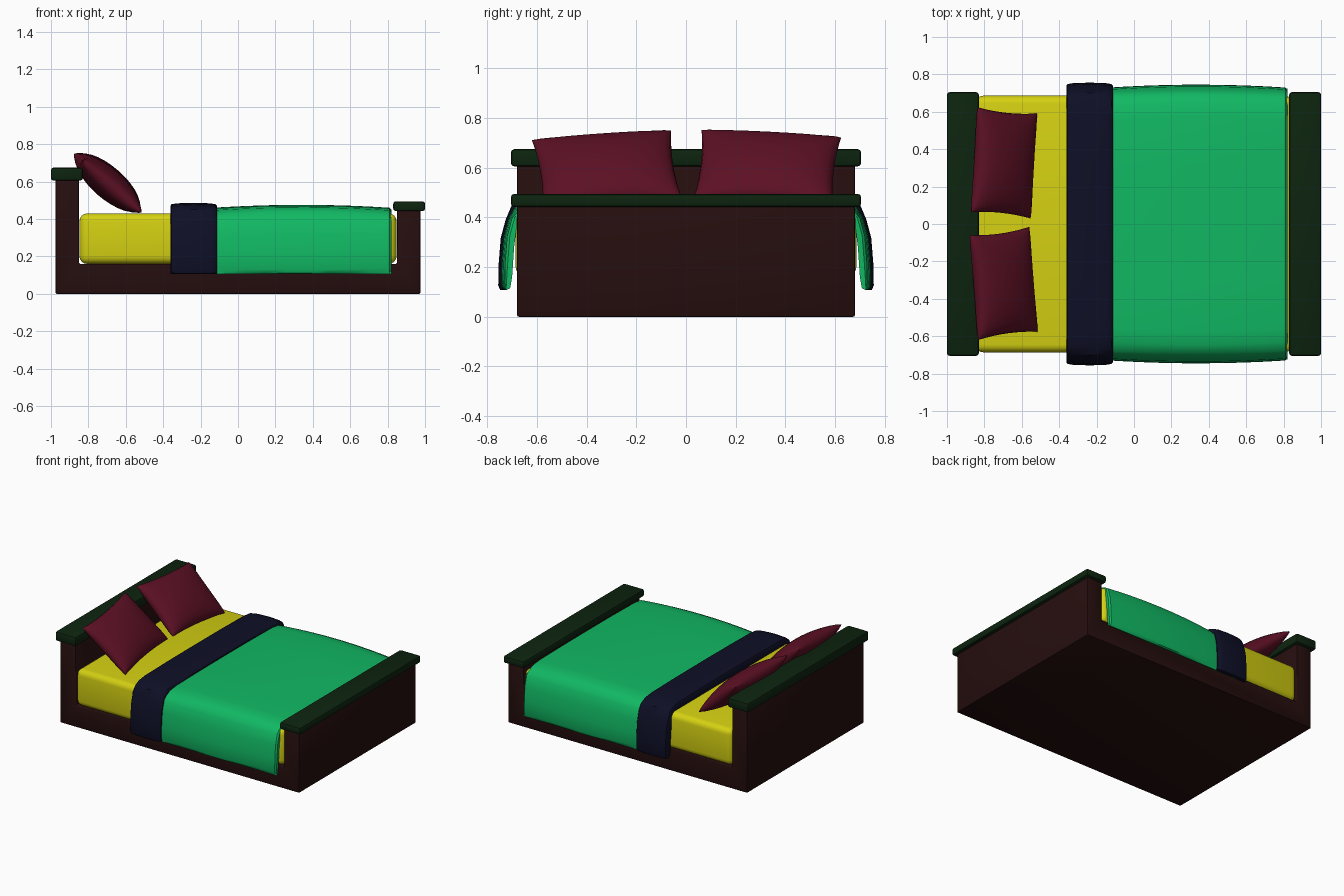
import bpy, bmesh, math
from mathutils import Matrix

if "Cube" in bpy.data.objects:
    bpy.data.objects.remove(bpy.data.objects["Cube"])


def mat(name, rgb):
    m = bpy.data.materials.new(name)
    m.diffuse_color = (*rgb, 1)
    m.use_nodes = True
    m.node_tree.nodes["Principled BSDF"].inputs["Base Color"].default_value = m.diffuse_color
    return m


BROWN = mat("dark brown wood", (0.0194, 0.0044, 0.0044))
DGREEN = mat("dark green trim", (0.004, 0.0176, 0.0048))
YELLOW = mat("yellow sheet", (0.66, 0.63, 0.006))
GREEN = mat("green blanket", (0.0056, 0.48, 0.125))
NAVY = mat("navy fold", (0.0044, 0.0048, 0.0194))
WINE = mat("wine pillow", (0.107, 0.0052, 0.0176))


def finish(bm, name, material, angle=35):
    bmesh.ops.recalc_face_normals(bm, faces=bm.faces)
    me = bpy.data.meshes.new(name)
    bm.to_mesh(me)
    bm.free()
    me.materials.append(material)
    ob = bpy.data.objects.new(name, me)
    bpy.context.collection.objects.link(ob)
    bpy.ops.object.select_all(action='DESELECT')
    ob.select_set(True)
    bpy.context.view_layer.objects.active = ob
    bpy.ops.object.shade_smooth_by_angle(angle=math.radians(angle))
    return ob


def box(name, material, x, y, z, bevel, segs=2):
    bm = bmesh.new()
    bmesh.ops.create_cube(bm, size=1)
    for v in bm.verts:
        v.co = ((x[0] + x[1]) / 2 + v.co.x * (x[1] - x[0]), v.co.y * 2 * y,
                (z[0] + z[1]) / 2 + v.co.z * (z[1] - z[0]))
    bmesh.ops.bevel(bm, geom=bm.edges[:], offset=bevel, segments=segs,
                    profile=0.5, affect='EDGES')
    return finish(bm, name, material)


# Wooden frame as one side profile: base with raised head and foot boards
bm = bmesh.new()
side = [(-0.975, 0), (0.975, 0), (0.975, 0.45), (0.85, 0.45),
        (0.85, 0.16), (-0.85, 0.16), (-0.85, 0.62), (-0.975, 0.62)]
face = bm.faces.new([bm.verts.new((x, -0.68, z)) for x, z in side])
ext = bmesh.ops.extrude_face_region(bm, geom=[face])
for v in ext["geom"]:
    if isinstance(v, bmesh.types.BMVert):
        v.co.y = 0.68
bmesh.ops.bevel(bm, geom=bm.edges[:], offset=0.007, segments=2, profile=0.5, affect='EDGES')
finish(bm, "bed_frame", BROWN)

# Board caps
box("headboard_cap", DGREEN, (-1.0, -0.83), 0.705, (0.605, 0.675), 0.014)
box("footboard_cap", DGREEN, (0.83, 1.0), 0.705, (0.442, 0.495), 0.014)

# Mattress
box("mattress", YELLOW, (-0.848, 0.848), 0.686, (0.16, 0.43), 0.042, 4)

# Half cross-section of the draped cloth: outer skin, hem, inner skin
OUTER = [(0, 0.476), (0.3, 0.475), (0.57, 0.471), (0.645, 0.462), (0.69, 0.44),
         (0.715, 0.395), (0.735, 0.32), (0.743, 0.22), (0.745, 0.13), (0.738, 0.112)]
INNER = [(0.725, 0.107), (0.708, 0.115), (0.70, 0.16), (0.692, 0.28), (0.68, 0.38),
         (0.64, 0.425), (0.3, 0.428), (0, 0.428)]


def drape(name, material, stations):
    """Loft the cloth section along x; each station is (x, outward offset)."""
    bm = bmesh.new()
    rings = []
    for x, off in stations:
        half = [(y + off * min(1, y / 0.7), z + off * (1 if z > 0.4 else -0.3))
                for y, z in OUTER] + INNER
        loop = half + [(-y, z) for y, z in half[-2:0:-1]]
        rings.append([bm.verts.new((x, y, z)) for y, z in loop])
    for a, b in zip(rings, rings[1:]):
        for i in range(len(a)):
            j = (i + 1) % len(a)
            bm.faces.new((a[i], a[j], b[j], b[i]))
    n, h = len(rings[0]), len(OUTER) + len(INNER)
    # end caps as quads between outer and inner skin
    for r in (rings[0], rings[-1]):
        bm.faces.new(r)
    bmesh.ops.triangulate(bm, faces=[f for f in bm.faces if len(f.verts) > 4])
    return finish(bm, name, material, 40)


# Blanket bulges a little towards mid length
xs = [-0.30 + i * 1.11 / 10 for i in range(11)]
drape("blanket", GREEN,
      [(x, -0.016 * ((x - 0.34) / 0.48) ** 2) for x in xs] + [(0.82, -0.026)])

# Folded-back band
drape("blanket_fold", NAVY,
      [(-0.362, -0.006), (-0.355, 0.003), (-0.325, 0.008), (-0.236, 0.011),
       (-0.15, 0.008), (-0.12, 0.003), (-0.112, -0.006)])


# Pillows: puffed grids with pinched corners, leaning on the headboard
def pillow(name, loc, spin):
    bm = bmesh.new()
    n = 14
    L, W, T = 0.212, 0.282, 0.082
    grids = []
    for s in (1, -1):
        g = []
        for i in range(n + 1):
            row = []
            for j in range(n + 1):
                u = math.sin(math.pi / 2 * (2 * i / n - 1))
                v = math.sin(math.pi / 2 * (2 * j / n - 1))
                puff = ((1 - u * u) * (1 - v * v)) ** 0.42
                row.append(bm.verts.new((L * u * (0.93 + 0.07 * v * v),
                                         W * v * (0.95 + 0.05 * u * u),
                                         s * T * puff)))
            g.append(row)
        grids.append(g)
        for i in range(n):
            for j in range(n):
                bm.faces.new((g[i][j], g[i + 1][j], g[i + 1][j + 1], g[i][j + 1]))
    bmesh.ops.remove_doubles(bm, verts=bm.verts, dist=0.0005)
    bm.transform(Matrix.Translation(loc) @ Matrix.Rotation(math.radians(41), 4, 'Y')
                 @ Matrix.Rotation(math.radians(spin), 4, 'Z'))
    return finish(bm, name, WINE, 60)


pillow("pillow_left", (-0.695, 0.327, 0.598), -4.5)
pillow("pillow_right", (-0.697, -0.318, 0.592), 6)
